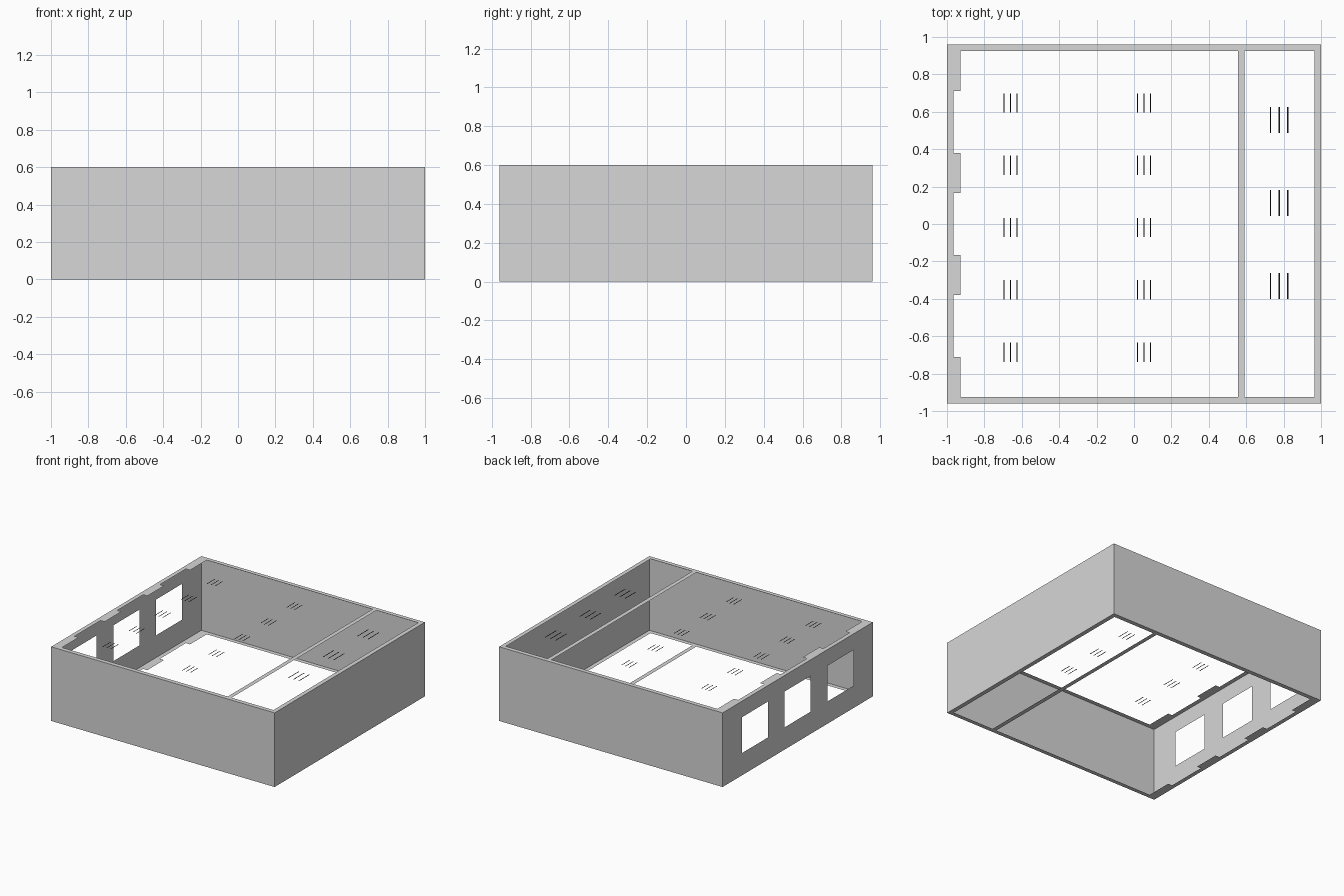
import bpy, bmesh

if "Cube" in bpy.data.objects:
    bpy.data.objects.remove(bpy.data.objects["Cube"])

X, Y, H = 1.0, 0.96, 0.6          # half width, half depth, wall height
T = 0.035                         # rim width
PIER_X = -0.928                   # inner edge of the wide rim between windows
WINDOWS = [(-0.712, -0.38), (-0.166, 0.166), (0.38, 0.712)]
SILL, HEAD = 0.18, 0.47


def material(name, rgb):
    m = bpy.data.materials.new(name)
    m.diffuse_color = (*rgb, 1)
    m.use_nodes = True
    m.node_tree.nodes["Principled BSDF"].inputs["Base Color"].default_value = m.diffuse_color
    return m


GREY = material("plaster_grey", (0.68, 0.68, 0.68))
BLACK = material("slat_black", (0.015, 0.015, 0.015))


def sheet(name, quads, mat):
    """Object made of thin flat quads, shared corners merged."""
    bm = bmesh.new()
    for q in quads:
        bm.faces.new([bm.verts.new(p) for p in q])
    bmesh.ops.remove_doubles(bm, verts=bm.verts, dist=1e-5)
    me = bpy.data.meshes.new(name)
    bm.to_mesh(me)
    bm.free()
    me.materials.append(mat)
    ob = bpy.data.objects.new(name, me)
    bpy.context.collection.objects.link(ob)
    return ob


def flat(x0, x1, y0, y1, z, up=True):
    q = [(x0, y0, z), (x1, y0, z), (x1, y1, z), (x0, y1, z)]
    return q if up else q[::-1]


# plain outer walls
sheet("front_wall", [[(-X, -Y, 0), (X, -Y, 0), (X, -Y, H), (-X, -Y, H)]], GREY)
sheet("back_wall", [[(X, Y, 0), (-X, Y, 0), (-X, Y, H), (X, Y, H)]], GREY)
sheet("right_wall", [[(X, -Y, 0), (X, Y, 0), (X, Y, H), (X, -Y, H)]], GREY)

# left wall: grid of cells leaving the three window openings
ys = [-Y] + [v for w in WINDOWS for v in w] + [Y]
zs = [0, SILL, HEAD, H]
cells = []
for i in range(len(ys) - 1):
    for j in range(3):
        if i % 2 == 1 and j == 1:
            continue
        a, b, c, d = ys[i], ys[i + 1], zs[j], zs[j + 1]
        cells.append([(-X, b, c), (-X, a, c), (-X, a, d), (-X, b, d)])
sheet("window_wall", cells, GREY)

# flat rims along the top and bottom, with a partition rail in each
for label, z, up in (("top", H, True), ("bottom", 0.0, False)):
    rim = [flat(-X, X, -Y, -Y + T, z, up), flat(-X, X, Y - T, Y, z, up),
           flat(X - T, X, -Y + T, Y - T, z, up),
           flat(-X, -X + T, -Y + T, Y - T, z, up)]
    inner = [-Y + T] + ys[1:-1] + [Y - T]
    for a, b in zip(inner[::2], inner[1::2]):       # wide parts between windows
        rim.append(flat(-X + T, PIER_X, a, b, z, up))
    sheet(label + "_rim", rim, GREY)
    sheet(label + "_partition_rail",
          [flat(0.556, 0.591, -Y + T, Y - T, z, up)], GREY)


# ceiling slats in groups of three
def slats(name, cx, cy, gap, length, width):
    sheet(name, [flat(cx + k * gap - width / 2, cx + k * gap + width / 2,
                      cy - length / 2, cy + length / 2, H - 0.004)
                 for k in (-1, 0, 1)], BLACK)


for cx in (-0.66, 0.053):
    for k in range(-2, 3):
        slats("main_room_slats", cx, -0.019 + 0.333 * k, 0.0345, 0.103, 0.006)
for k in (-1, 0, 1):
    slats("side_room_slats", 0.776, 0.112 + 0.443 * k, 0.0465, 0.139, 0.007)
